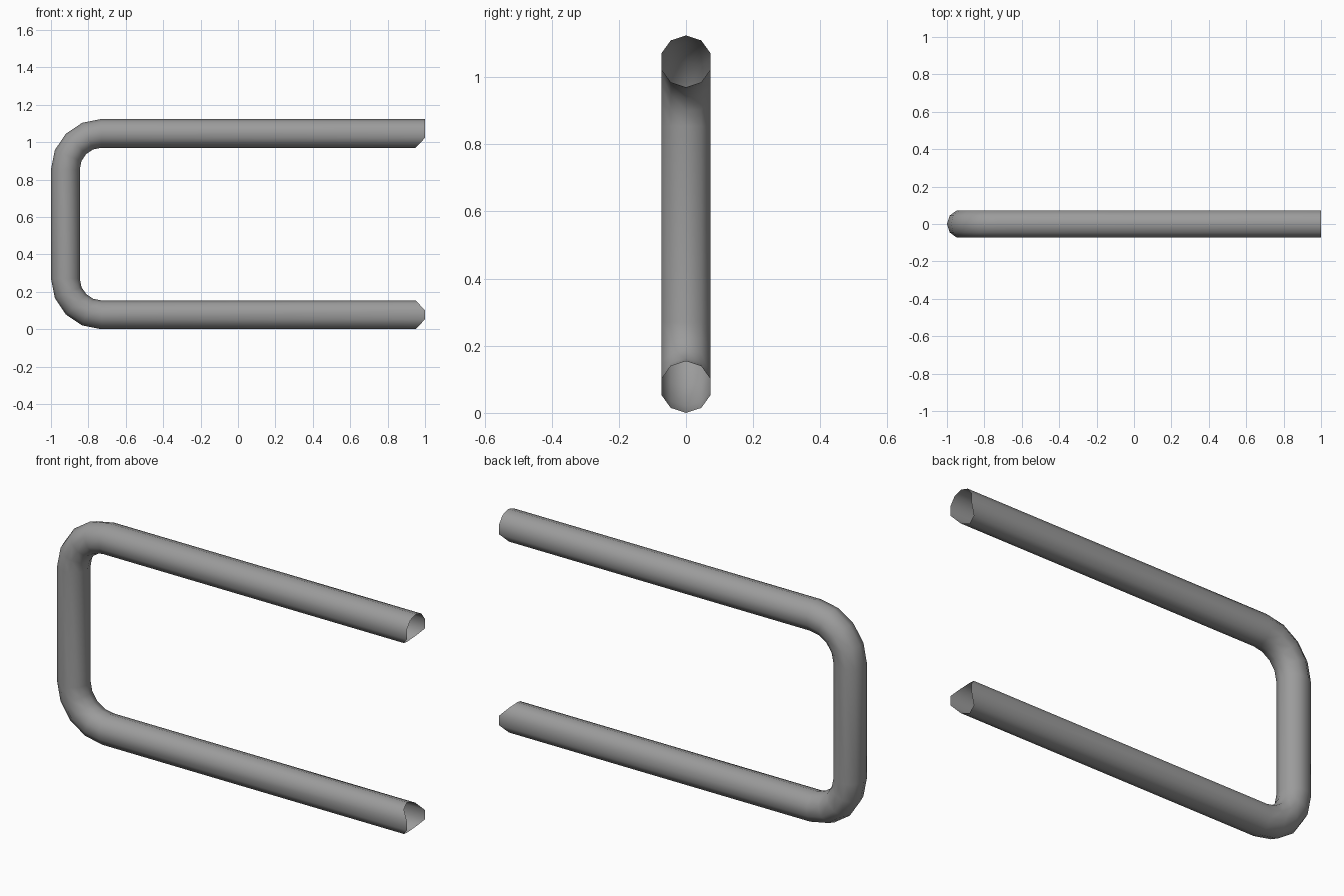
import bpy, bmesh
from math import sin, cos, pi

if "Cube" in bpy.data.objects:
    bpy.data.objects.remove(bpy.data.objects["Cube"])

SIDES, R = 10, 0.077          # tube cross-section
BEND = 0.193                  # centreline bend radius
CX, Z0, Z1 = -0.73, 0.27, 0.854  # bend centres
END, CUT = 1.0, 0.05          # open end position and depth of the shaped cut

# Centreline: (x, z, outward direction x, outward direction z)
path = [(END, Z0 - BEND, 0, -1)]
for cz, start in ((Z0, 1.5 * pi), (Z1, pi)):
    for i in range(5):
        a = start - i * pi / 8
        path.append((CX + BEND * cos(a), cz + BEND * sin(a), cos(a), sin(a)))
path.append((END, Z1 + BEND, 0, 1))


def cut_back(height, trim_top):
    """How far an end vertex is set back, from its height on the ring."""
    if height > 0 and not trim_top:
        return 0
    flat = sin(pi / 10)
    return CUT * max(0, abs(height) - flat) / (1 - flat)


# Bent tube swept along the centreline, open at both ends
bm = bmesh.new()
rings = []
for k, (x, z, nx, nz) in enumerate(path):
    ring = []
    for j in range(SIDES):
        a = 2 * pi * j / SIDES
        out, side = R * cos(a), R * sin(a)
        px, pz = x + out * nx, z + out * nz
        if k in (0, len(path) - 1):
            px -= cut_back((pz - z) / R, k == 0)
        ring.append(bm.verts.new((px, side, pz)))
    rings.append(ring)
for r0, r1 in zip(rings, rings[1:]):
    for j in range(SIDES):
        n = (j + 1) % SIDES
        bm.faces.new((r0[j], r0[n], r1[n], r1[j])).smooth = True
bmesh.ops.recalc_face_normals(bm, faces=bm.faces)

# Make sure the normals face out of the tube
bm.normal_update()
f = min(bm.faces, key=lambda f: f.calc_center_median().x)
if f.normal.x > 0:
    bmesh.ops.reverse_faces(bm, faces=bm.faces)

mesh = bpy.data.meshes.new("bent_tube")
bm.to_mesh(mesh)
bm.free()

# Dark grey metal
metal = bpy.data.materials.new("dark_grey_metal")
metal.diffuse_color = (0.33, 0.33, 0.33, 1)
metal.use_nodes = True
metal.node_tree.nodes["Principled BSDF"].inputs["Base Color"].default_value = metal.diffuse_color
mesh.materials.append(metal)
bpy.context.collection.objects.link(bpy.data.objects.new("bent_tube", mesh))
